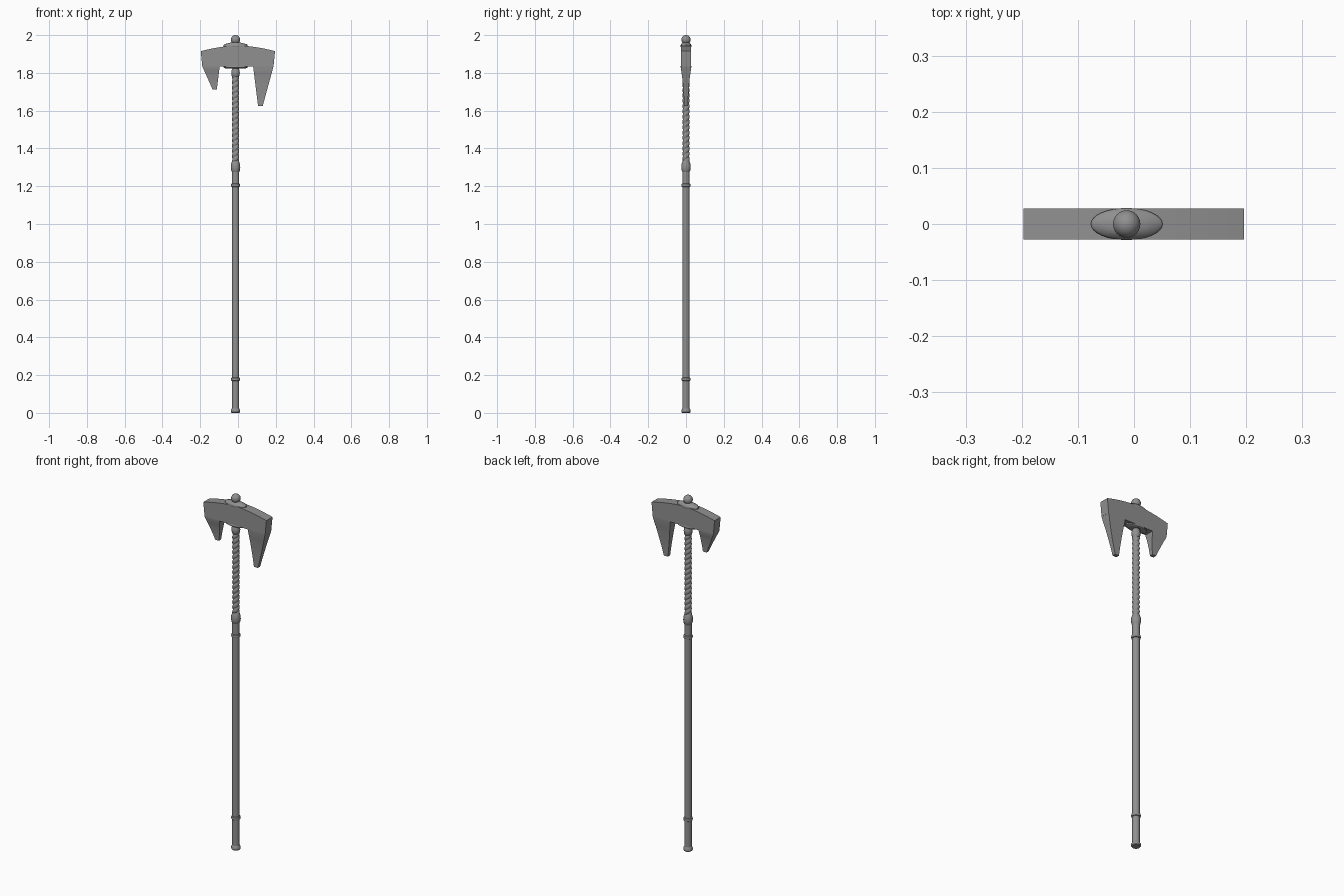
import bpy, bmesh, math

if "Cube" in bpy.data.objects:
    bpy.data.objects.remove(bpy.data.objects["Cube"])

CX = -0.013  # shaft axis

# Dark iron grey for every part
iron = bpy.data.materials.new("dark_iron")
iron.diffuse_color = (0.28, 0.28, 0.28, 1)
iron.use_nodes = True
iron.node_tree.nodes["Principled BSDF"].inputs["Base Color"].default_value = iron.diffuse_color


def finish(name, bm, angle=35):
    bmesh.ops.recalc_face_normals(bm, faces=bm.faces[:])
    me = bpy.data.meshes.new(name)
    bm.to_mesh(me)
    bm.free()
    me.materials.append(iron)
    ob = bpy.data.objects.new(name, me)
    bpy.context.collection.objects.link(ob)
    bpy.ops.object.select_all(action='DESELECT')
    ob.select_set(True)
    bpy.context.view_layer.objects.active = ob
    bpy.ops.object.shade_smooth_by_angle(angle=math.radians(angle))
    return ob


def loft(name, rings, angle=35):
    """Skin a stack of equal-sized point rings and cap both ends."""
    bm = bmesh.new()
    rows = [[bm.verts.new(p) for p in ring] for ring in rings]
    n = len(rows[0])
    for a, b in zip(rows, rows[1:]):
        for i in range(n):
            j = (i + 1) % n
            bm.faces.new((a[i], a[j], b[j], b[i]))
    bm.faces.new(rows[0])
    bm.faces.new(rows[-1])
    return finish(name, bm, angle)


def lathe(name, profile, n=24, angle=35):
    """Profile of (x radius, y radius, z)."""
    return loft(name, [[(CX + rx * math.cos(math.tau * i / n),
                         ry * math.sin(math.tau * i / n), z) for i in range(n)]
                       for rx, ry, z in profile], angle)


def turned(name, profile):
    return lathe(name, [(r, r, z) for r, z in profile])


# Plain shaft and its bands
turned("shaft", [(0.019, 0.005), (0.019, 1.29)])
turned("butt_cap", [(0.021, 0), (0.024, 0.004), (0.024, 0.016), (0.019, 0.024)])
for name, z in (("lower_band", 0.178), ("upper_band", 1.205)):
    turned(name, [(0.018, z - 0.01), (0.023, z - 0.007), (0.0245, z),
                  (0.023, z + 0.007), (0.018, z + 0.01)])
turned("grip_knob", [(0.019, 1.275), (0.023, 1.283), (0.025, 1.298), (0.024, 1.315),
                     (0.020, 1.328), (0.016, 1.338)])
turned("head_socket", [(0.016, 1.778), (0.021, 1.785), (0.0225, 1.80), (0.021, 1.815),
                       (0.017, 1.822), (0.017, 1.835)])

# Twisted rope-like neck
rings = []
STEPS, SIDES, LOBES, PITCH = 190, 24, 2, 0.056
for s in range(STEPS + 1):
    z = 1.325 + (1.79 - 1.325) * s / STEPS
    ring = []
    for i in range(SIDES):
        t = math.tau * i / SIDES
        r = 0.0145 + 0.0045 * abs(math.sin(LOBES / 2 * (t - math.tau * z / PITCH))) ** 0.8
        ring.append((CX + r * math.cos(t), r * math.sin(t), z))
    rings.append(ring)
loft("twisted_neck", rings, 50)

# Oval collars above and below the head
lathe("lower_collar", [(0.054, 0.024, 1.824), (0.064, 0.0285, 1.828),
                       (0.064, 0.0285, 1.836), (0.056, 0.024, 1.842)], 32, 40)
lathe("upper_collar", [(0.056, 0.024, 1.932), (0.064, 0.0285, 1.938), (0.064, 0.0285, 1.947),
                       (0.059, 0.026, 1.952), (0.035, 0.020, 1.958), (0.014, 0.014, 1.964)], 32, 40)

# Ball finial
R = 0.0245
turned("finial", [(0.016, 1.945)] +
       [(max(R * math.cos(a), 0.0005), 2 - R + R * math.sin(a))
        for a in [math.radians(-50 + 14 * k) for k in range(11)]])

# Head: arched bar with two downward fangs, thinning towards the tips
HALF, Z_BAR = 0.0272, 1.835


def fang(name, outer, inner, tip_out, tip_in, z_tip):
    rings = []
    for k in range(13):
        t = k / 12
        z = Z_BAR + (z_tip - Z_BAR) * t
        y = HALF - 0.0172 * (1 - (1 - t) ** 1.6) * min(1, 0.35 + 2.5 * t)
        a, b = outer + (tip_out - outer) * t, inner + (tip_in - inner) * t
        rings.append([(a, -y, z), (b, -y, z), (b, y, z), (a, y, z)])
    return loft(name, rings)


rings = []
for k in range(17):
    x = -0.197 + 0.393 * k / 16
    # the ends lean inwards towards the bottom
    xb = x - 0.008 * math.copysign(max(0, abs(x) - 0.12) / 0.077, x)
    zt = 1.945 - 0.030 * (abs(x) / 0.197) ** 1.7
    rings.append([(xb, -HALF, Z_BAR), (x, -HALF, zt), (x, HALF, zt), (xb, HALF, Z_BAR)])
loft("head_bar", rings)
fang("long_fang", 0.188, 0.080, 0.131, 0.106, 1.625)
fang("short_fang", -0.189, -0.097, -0.135, -0.112, 1.713)
